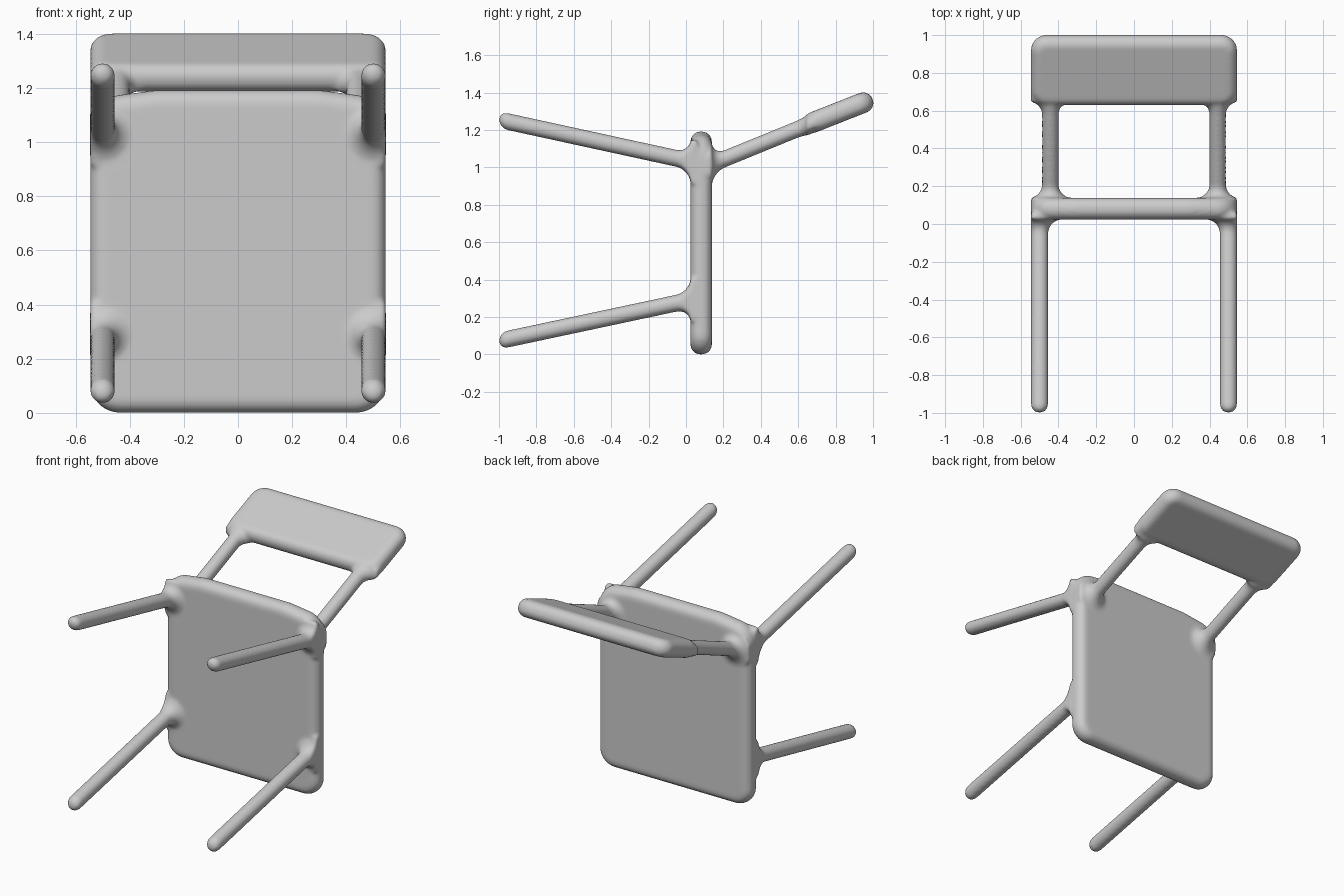
import bpy
import bmesh
import math
from mathutils import Matrix

cube = bpy.data.objects.get("Cube")
if cube:
    bpy.data.objects.remove(cube, do_unlink=True)

grey = bpy.data.materials.new("light grey")
grey.use_nodes = True
colour = (0.6, 0.6, 0.6, 1)
grey.diffuse_color = colour
grey.node_tree.nodes["Principled BSDF"].inputs["Base Color"].default_value = colour

EDGE = 0.546      # outermost x of the chair
bm = bmesh.new()


def slab(outline, thickness, corner, matrix):
    """Rounded plate: outline in local XY, thickness along local Z."""
    part = bmesh.new()
    face = part.faces.new([part.verts.new((x, y, -thickness / 2)) for x, y in outline])
    res = bmesh.ops.extrude_face_region(part, geom=[face])
    top = [v for v in res["geom"] if isinstance(v, bmesh.types.BMVert)]
    bmesh.ops.translate(part, verts=top, vec=(0, 0, thickness))
    bmesh.ops.recalc_face_normals(part, faces=part.faces)
    # round the corners in plan
    upright = [e for e in part.edges
               if abs(e.verts[0].co.z - e.verts[1].co.z) > 0.01 and e.calc_face_angle() > 0.5]
    bmesh.ops.bevel(part, geom=upright, offset=corner, segments=10, profile=0.5, affect='EDGES')
    # round the rim over almost the full thickness
    rim = [e for e in part.edges if abs(e.verts[0].co.z - e.verts[1].co.z) < 1e-5]
    bmesh.ops.bevel(part, geom=rim, offset=thickness * 0.47, segments=8, profile=0.5, affect='EDGES')
    bmesh.ops.transform(part, matrix=matrix, verts=part.verts)
    add(part)


def rod(x, start, end, profile):
    """Round bar whose rings (y, x radius, z radius) follow the line start-end in (y, z)."""
    part = bmesh.new()
    slope = (end[1] - start[1]) / (end[0] - start[0])
    n = 32
    rings = []
    for y, rx, rz in profile:
        z = start[1] + slope * (y - start[0])
        ring = []
        for i in range(n):
            a = 2 * math.pi * i / n
            px = max(-EDGE, min(EDGE, x + rx * math.cos(a)))
            ring.append(part.verts.new((px, y, z + rz * math.sin(a))))
        rings.append(ring)
    for a, b in zip(rings, rings[1:]):
        for i in range(n):
            j = (i + 1) % n
            part.faces.new((a[i], a[j], b[j], b[i]))
    part.faces.new(rings[0])
    part.faces.new(rings[-1])
    bmesh.ops.recalc_face_normals(part, faces=part.faces)
    add(part)


def add(part):
    mesh = bpy.data.meshes.new("part")
    part.to_mesh(mesh)
    part.free()
    bm.from_mesh(mesh)
    bpy.data.meshes.remove(mesh)


def fillet(d, size):
    """Extra radius at distance d from the surface that a bar grows out of."""
    d = max(0.0, min(size, d))
    return size - math.sqrt(size ** 2 - (size - d) ** 2)


# seat, standing upright, with a slightly bowed top edge
seat = [(-EDGE, 0), (EDGE, 0), (EDGE, 1.165), (0.43, 1.175), (0.3, 1.192),
        (-0.3, 1.192), (-0.43, 1.175), (-EDGE, 1.165)]
slab(seat, 0.115, 0.11, Matrix.Translation((0, 0.081, 0)) @ Matrix.Rotation(math.pi / 2, 4, 'X'))

# backrest, tilted
w, h = 0.546, 0.196
slab([(-w, -h), (w, -h), (w, h), (-w, h)], 0.11, 0.085,
     Matrix.Translation((0, 0.815, 1.294)) @ Matrix.Rotation(math.radians(21.5), 4, 'X'))

FRONT, BACK = 0.025, 0.138    # the two faces of the seat
R = 0.046
for side in (-1, 1):
    # legs: rounded tip, straight shaft, flared root
    leg = []
    for i in range(1, 9):
        a = math.pi / 2 * i / 8
        leg.append((-0.954 - R * math.cos(a), R * math.sin(a), R * math.sin(a)))
    for i in range(13):
        d = 0.075 * (1 - i / 12) ** 1.5
        r = R + fillet(d, 0.075)
        leg.append((FRONT - d, r, r))
    leg.append((0.06, leg[-1][1], leg[-1][2]))
    rod(side * 0.5, (-0.954, 1.245), (0.08, 1.02), leg)
    rod(side * 0.5, (-0.954, 0.082), (0.08, 0.302), leg)

    # back posts: flared into the seat and sideways into the backrest
    r0 = 0.044
    post = [(0.1, r0 + 0.07, r0 + 0.07)]
    for i in range(13):
        d = 0.07 * (i / 12) ** 1.5
        r = r0 + fillet(d, 0.07)
        post.append((BACK + d, r, r + 0.003))
    for i in range(13):
        d = 0.065 * (1 - i / 12) ** 1.5
        f = fillet(d, 0.065)
        post.append((0.645 - d, r0 + f, r0 + 0.003 + 0.12 * f))
    post.append((0.70, r0 + 0.065, 0.055))
    rod(side * 0.443, (0.08, 0.994), (0.945, 1.347), post)

# one continuous, softly blended body
mesh = bpy.data.meshes.new("chair")
bm.to_mesh(mesh)
bm.free()
mesh.materials.append(grey)
chair = bpy.data.objects.new("chair", mesh)
bpy.context.collection.objects.link(chair)

remesh = chair.modifiers.new("blend", 'REMESH')
remesh.mode = 'VOXEL'
remesh.voxel_size = 0.011
remesh.use_smooth_shade = True
smooth = chair.modifiers.new("soften", 'SMOOTH')
smooth.factor = 0.5
smooth.iterations = 5
